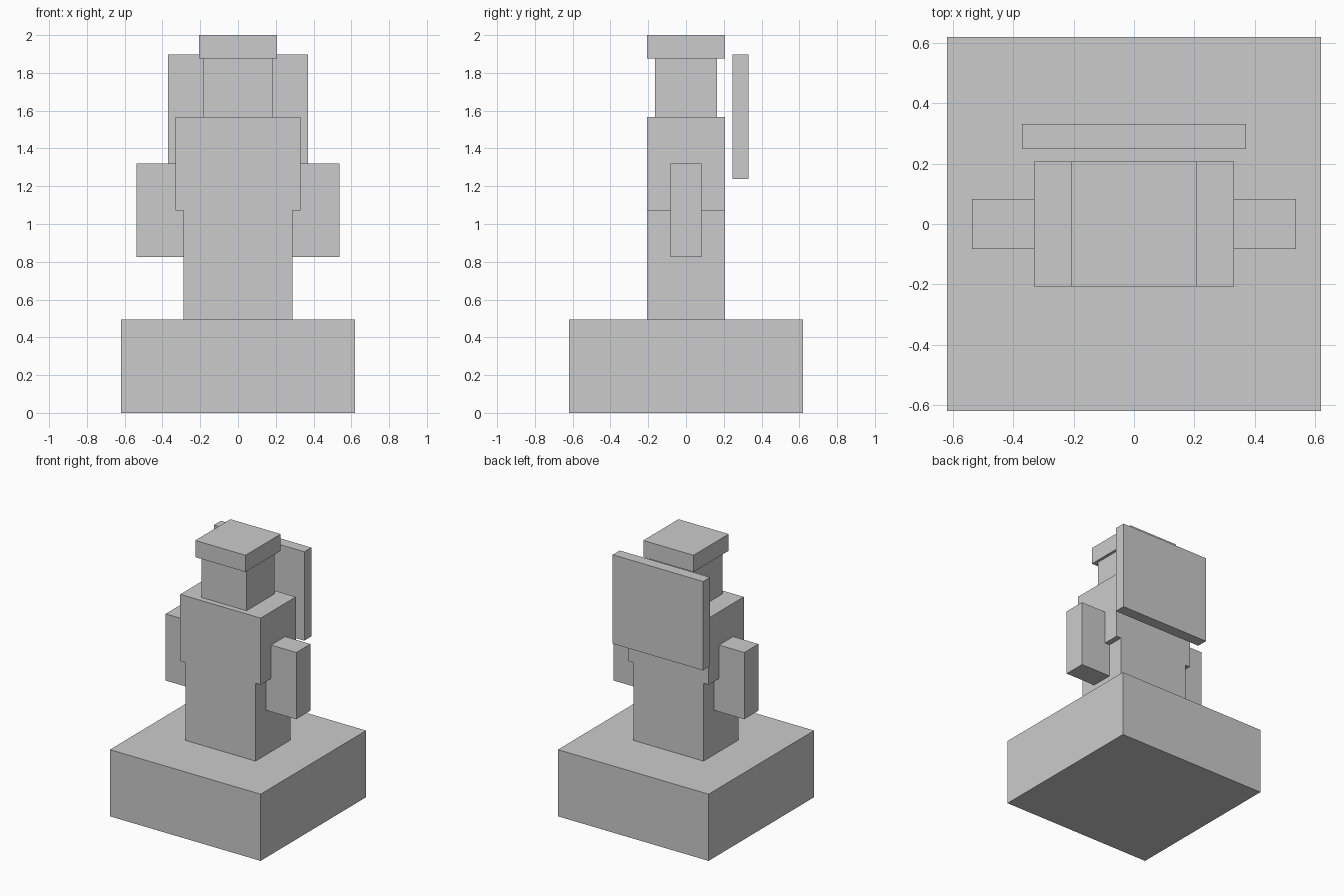
import bpy

if "Cube" in bpy.data.objects:
    bpy.data.objects.remove(bpy.data.objects["Cube"])

U = 2 / 48.5  # modelling grid unit: total height is 48.5 units


def box(name, x, y, z):
    """Flat-faced block from (min, max) ranges given in grid units."""
    bpy.ops.mesh.primitive_cube_add(size=1)
    ob = bpy.context.object
    ob.name = name
    ob.location = [(a + b) / 2 * U for a, b in (x, y, z)]
    ob.scale = [(b - a) * U for a, b in (x, y, z)]
    bpy.ops.object.transform_apply(location=True, rotation=False, scale=True)
    return ob


# Plinth
box("plinth", (-15, 15), (-15, 15), (0, 12))

# Body
box("lower_body", (-7, 7), (-5, 5), (12, 26))
box("torso", (-8, 8), (-5, 5), (26, 38))

# Arms, mirrored left and right
for side, label in ((-1, "left"), (1, "right")):
    box(label + "_arm", sorted((7 * side, 13 * side)), (-2, 2), (20, 32))

# Head and cap
box("head", (-4.5, 4.5), (-4, 4), (38, 45.5))
box("cap", (-5, 5), (-5, 5), (45.5, 48.5))

# Panel floating behind the back
box("back_panel", (-9, 9), (6, 8), (30, 46))
